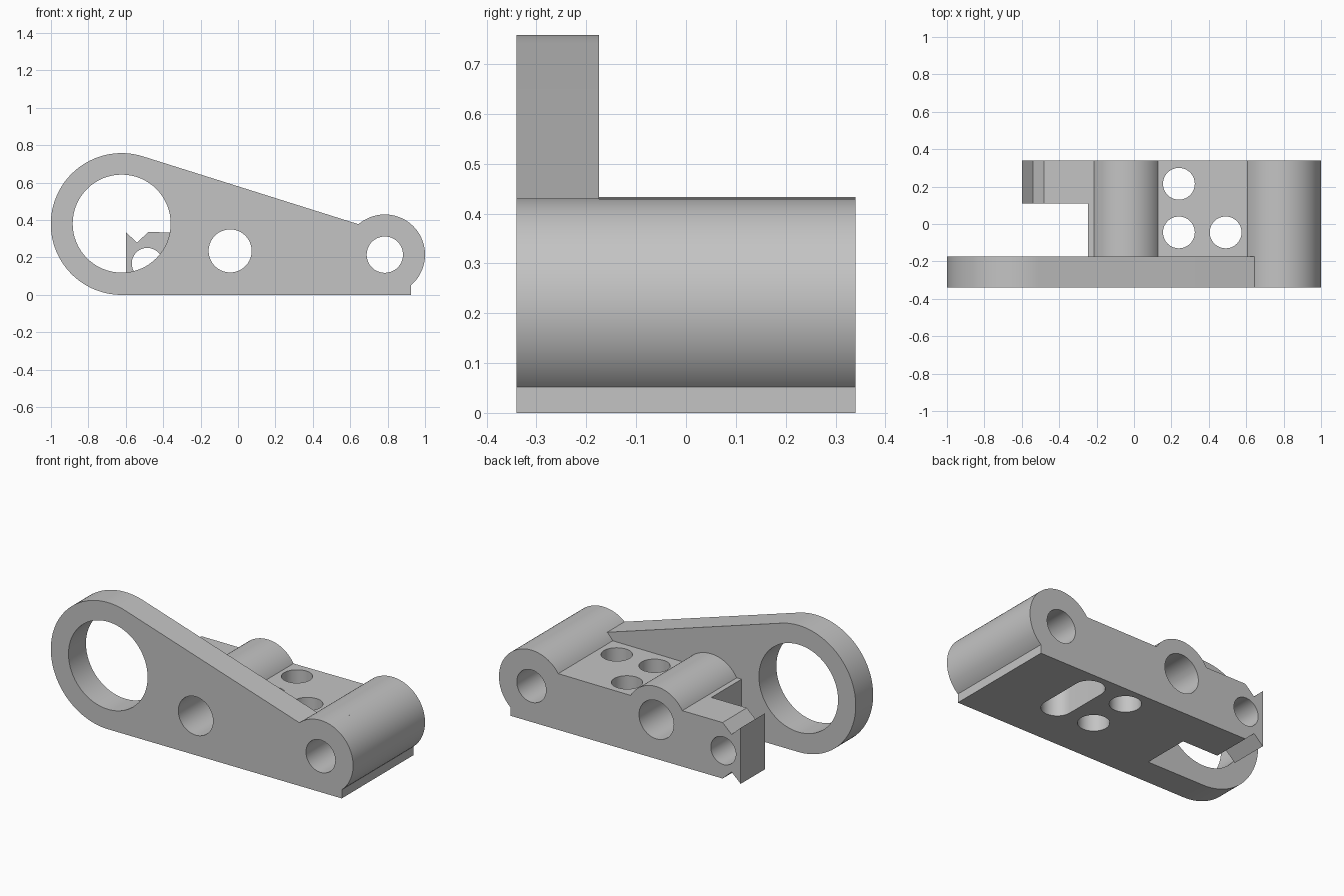
import bpy, bmesh
from math import sin, cos, pi, atan2, radians

cube = bpy.data.objects.get("Cube")
if cube:
    bpy.data.objects.remove(cube, do_unlink=True)

grey = bpy.data.materials.new("plain grey")
grey.use_nodes = True
grey.diffuse_color = (0.55, 0.55, 0.55, 1)
grey.node_tree.nodes["Principled BSDF"].inputs["Base Color"].default_value = grey.diffuse_color

FRONT, JOINT, BACK = -0.34, -0.175, 0.34
DECK = 0.335
EYE, PIVOT, END, TAB = (-0.622, 0.379), (-0.042, 0.235), (0.785, 0.215), (-0.485, 0.168)


def arc(centre, r, start, end, n=64):
    """Counter-clockwise arc points between two angles."""
    while end <= start:
        end += 2 * pi
    return [(centre[0] + r * cos(start + (end - start) * i / n),
             centre[1] + r * sin(start + (end - start) * i / n)) for i in range(n + 1)]


def angle(centre, x, z):
    return atan2(z - centre[1], x - centre[0])


def circle(centre, r):
    return arc(centre, r, 0, 2 * pi)[:-1]


def prism(name, points, low, high, axis="y"):
    """Extrude an outline along y (points are x, z) or along z (points are x, y)."""
    bm = bmesh.new()
    place = (lambda p, h: (p[0], h, p[1])) if axis == "y" else (lambda p, h: (p[0], p[1], h))
    face = bm.faces.new([bm.verts.new(place(p, low)) for p in points])
    top = bmesh.ops.extrude_face_region(bm, geom=[face])
    move = (0, high - low, 0) if axis == "y" else (0, 0, high - low)
    bmesh.ops.translate(bm, vec=move, verts=[v for v in top["geom"] if isinstance(v, bmesh.types.BMVert)])
    bmesh.ops.recalc_face_normals(bm, faces=bm.faces)
    mesh = bpy.data.meshes.new(name)
    bm.to_mesh(mesh)
    bm.free()
    mesh.materials.append(grey)
    obj = bpy.data.objects.new(name, mesh)
    bpy.context.collection.objects.link(obj)
    return obj


def cut(obj, points, low, high, axis="y"):
    """Subtract a prism and discard the cutter."""
    cutter = prism("cutter", points, low, high, axis)
    cutter.hide_render = True
    mod = obj.modifiers.new("cut", "BOOLEAN")
    mod.operation, mod.solver, mod.object = "DIFFERENCE", "EXACT", cutter
    bpy.context.view_layer.objects.active = obj
    bpy.ops.object.modifier_apply(modifier=mod.name)
    bpy.data.objects.remove(cutter, do_unlink=True)


def smooth(obj):
    bpy.ops.object.select_all(action="DESELECT")
    obj.select_set(True)
    bpy.context.view_layer.objects.active = obj
    bpy.ops.object.shade_smooth_by_angle(angle=radians(25))


# Front side plate: large eye tapering to the end boss
foot = angle(END, 0.925, 0.052)
plate = prism("side_plate",
              [(0.925, 0)]
              + arc(END, 0.215, foot, angle(END, 0.645, 0.377))
              + arc(EYE, 0.379, radians(72.5), 1.5 * pi), FRONT, JOINT)
cut(plate, circle((EYE[0], 0.381), 0.262), -1, 1)

# Rear block: end boss, deck, pivot boss and notched tab
block = prism("rear_block",
              [(-0.6, 0), (-0.54, 0.055), (-0.48, 0), (0.925, 0)]
              + arc(END, 0.215, foot, angle(END, 0.61, DECK))
              + arc(PIVOT, 0.198, angle(PIVOT, 0.13, DECK), angle(PIVOT, -0.214, DECK))
              + [(-0.48, DECK), (-0.54, 0.28), (-0.6, DECK)], JOINT, BACK)

# Open gap between the plate and the tab
cut(block, [(-1, -1), (-0.245, -1), (-0.245, 0.11), (-1, 0.11)], -1, 1, "z")

# Cross bores
for part in (plate, block):
    cut(part, circle(PIVOT, 0.115), -1, 1)
    cut(part, circle(END, 0.097), -1, 1)
cut(block, circle(TAB, 0.083), -1, 1)

# Deck holes, one of them opening into a slot on the underside
near, far = -0.045, 0.215
for y in (near, far):
    cut(block, circle((0.24, y), 0.085), -1, 1, "z")
slot = arc((0.49, far), 0.086, 0, pi, 32) + arc((0.49, near), 0.086, pi, 2 * pi, 32)
cut(block, slot, -1, 0.2, "z")
cut(block, circle((0.49, near), 0.085), 0.15, 1, "z")

for part in (plate, block):
    smooth(part)
